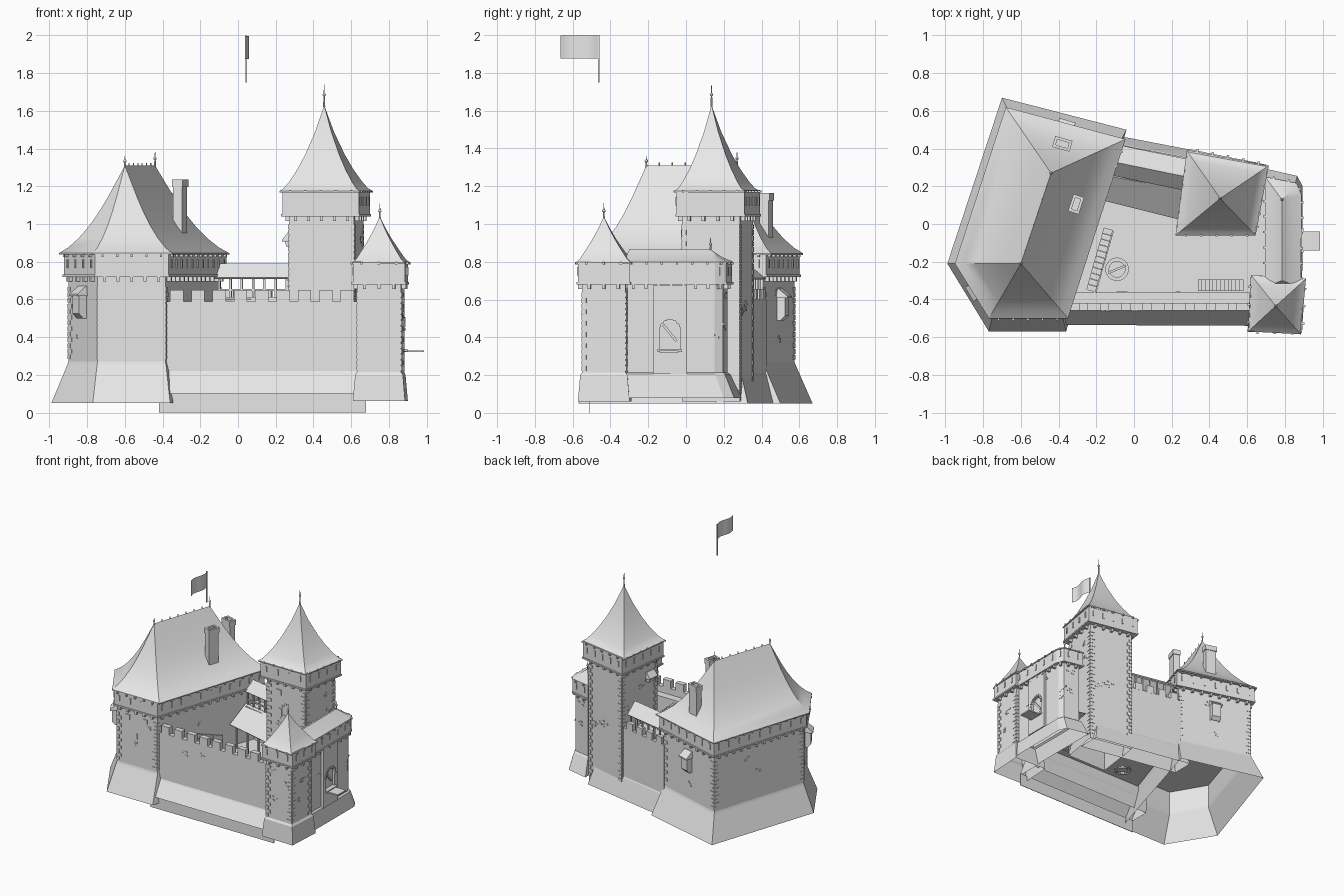
import bpy, bmesh, random
from math import sin, cos, pi, atan2, radians
from mathutils import Matrix, Vector

random.seed(4)
start = bpy.data.objects.get("Cube")
if start:
    bpy.data.objects.remove(start)

stone = bpy.data.materials.new("pale_grey_stone")
stone.use_nodes = True
stone.diffuse_color = (0.8, 0.8, 0.8, 1)
stone.node_tree.nodes["Principled BSDF"].inputs["Base Color"].default_value = (0.8, 0.8, 0.8, 1)


def finish(name, bm, smooth=False, normals=True):
    if normals:
        bmesh.ops.recalc_face_normals(bm, faces=bm.faces[:])
    me = bpy.data.meshes.new(name)
    bm.to_mesh(me)
    bm.free()
    me.materials.append(stone)
    if smooth:
        me.shade_smooth()
        me.set_sharp_from_angle(angle=radians(30))
    ob = bpy.data.objects.new(name, me)
    bpy.context.collection.objects.link(ob)
    return ob


def loft(name, rings, cap=True, smooth=False):
    """Skin a stack of (outline, height) rings, open underneath."""
    bm = bmesh.new()
    rows = [[bm.verts.new((p[0], p[1], z)) for p in poly] for poly, z in rings]
    n = len(rows[0])
    for low, high in zip(rows, rows[1:]):
        for i in range(n):
            j = (i + 1) % n
            bm.faces.new((low[i], low[j], high[j], high[i]))
    if cap:
        bm.faces.new(rows[-1])
    bmesh.ops.remove_doubles(bm, verts=bm.verts[:], dist=1e-5)
    return finish(name, bm, smooth, normals=False)


def boxes(name, items):
    """Many boxes in one part: (centre, size, turn about z)."""
    bm = bmesh.new()
    for c, s, a in items:
        m = Matrix.Translation(c) @ Matrix.Rotation(a, 4, 'Z') @ Matrix.Diagonal((*s, 1))
        bmesh.ops.create_cube(bm, size=1, matrix=m)
    return finish(name, bm)


def prism(name, pts, x0, x1):
    """Extrude a (y, z) outline along x."""
    bm = bmesh.new()
    f = bm.faces.new([bm.verts.new((x0, y, z)) for y, z in pts])
    ext = bmesh.ops.extrude_face_region(bm, geom=[f], use_keep_orig=True)
    bmesh.ops.translate(bm, vec=(x1 - x0, 0, 0),
                        verts=[v for v in ext["geom"] if isinstance(v, bmesh.types.BMVert)])
    return finish(name, bm)


def sheet(name, sides, thickness):
    """Roof skin between two polylines, given a thickness."""
    bm = bmesh.new()
    a, b = [[bm.verts.new(p) for p in side] for side in sides]
    for i in range(len(a) - 1):
        bm.faces.new((a[i], b[i], b[i + 1], a[i + 1]))
    finish(name, bm).modifiers.new("thickness", 'SOLIDIFY').thickness = thickness


def edges(poly):
    for a, b in zip(poly, poly[1:] + poly[:1]):
        a, b = Vector(a), Vector(b)
        d = (b - a).normalized()
        yield a, b, d, Vector((d.y, -d.x))


def offset(poly, dist):
    es = list(edges(poly))
    out = []
    for i, (a, b, d, n) in enumerate(es):
        m = es[i - 1][3]
        out.append(tuple(a + (m + n) * (dist / (1 + m.dot(n)))))
    return out


def along(poly, step):
    for a, b, d, n in edges(poly):
        count = max(1, round((b - a).length / step))
        for i in range(count):
            yield a.lerp(b, (i + 0.5) / count), atan2(d.y, d.x), n


def toward(poly, tops, t):
    return [tuple(Vector(p).lerp(Vector(q), t)) for p, q in zip(poly, tops)]


def hoarding(name, wall, z0, z1, out=0.022):
    """Overhanging top storey with corbels, slits and a string band."""
    big = offset(wall, out)
    loft(name + "_hoarding", [(wall, z0), (big, z0), (big, z1)])
    loft(name + "_string_band", [(big, z0), (offset(big, .006), z0), (offset(big, .006), z0 + .012), (big, z0 + .012)], False)
    boxes(name + "_corbels", [((*(p + n * .011), z0 - .012), (.016, .022, .024), a)
                              for p, a, n in along(wall, .07)])
    boxes(name + "_slits", [((*p, (z0 + z1) / 2 + .01), (.012, .01, .045), a)
                            for p, a, n in along(big, .09)])
    boxes(name + "_rafter_ends", [((*p, z1 - .008), (.012, .03, .012), a) for p, a, n in along(big, .08)])


def quoins(name, wall, z0, z1):
    items = []
    for i in range(int((z1 - z0) / .03)):
        z = z0 + .015 + i * .03
        for a, b, d, n in edges(wall):
            w, v = (.04, .022) if i % 2 else (.022, .04)
            items += [((*(a + d * w / 2 + n * .002), z), (w, .004, .024), atan2(d.y, d.x)),
                      ((*(b - d * v / 2 + n * .002), z), (v, .004, .024), atan2(d.y, d.x))]
    boxes(name + "_quoins", items)


def rubble(name, wall, z0, z1, count):
    """Scattered exposed bricks in small clusters."""
    items = []
    for a, b, d, n in edges(wall):
        for _ in range(count):
            p, z = a.lerp(b, random.uniform(.2, .8)) + n * .0015, random.uniform(z0, z1)
            items += [((*(p + d * random.uniform(-.03, .03)), z + k * .014), (.022, .003, .01),
                       atan2(d.y, d.x)) for k in range(3)]
    boxes(name + "_bricks", items)


def finial(name, x, y, z, h):
    bm = bmesh.new()
    bmesh.ops.create_cone(bm, segments=8, radius1=.006, radius2=.001, depth=h,
                          matrix=Matrix.Translation((x, y, z + h / 2)))
    bmesh.ops.create_uvsphere(bm, u_segments=10, v_segments=6, radius=.009,
                              matrix=Matrix.Translation((x, y, z + h * .55)))
    finish(name, bm, True)


def rect(x, y, w, out, a=0, inn=0.0):
    """Rectangle on a wall line: reaches out beyond it and inn behind it."""
    r = Matrix.Rotation(a, 2)
    return [tuple(r @ Vector(p) + Vector((x, y)))
            for p in ((-w / 2, -out), (w / 2, -out), (w / 2, inn), (-w / 2, inn))]


def latrine(name, x, y, z0, z1, a, w=.07, out=.045):
    """Box hung on a wall under a lean-to roof."""
    body = rect(x, y, w, out, a)
    loft(name, [(rect(x, y, w, .02, a), z0), (body, z0 + .025), (body, z1 - .04)])
    roof = rect(x, y, w + .02, out + .015, a)
    loft(name + "_roof", [(roof, z1 - .052), (roof, z1 - .042), (rect(x, y, w + .01, .006, a), z1)])


def flared_roof(name, eave, tops, curve):
    rings = [(offset(eave, -.03), curve[0][1] - .008), (eave, curve[0][1] - .008)]
    loft(name, rings + [(toward(eave, tops, t), z) for t, z in curve], False, True)


# Great hall on the left, five sided with a battered base
foot = [(-.99, -.21), (-.77, -.57), (-.36, -.57), (-.04, .50), (-.70, .67)]
hall = [(-.90, -.21), (-.745, -.475), (-.385, -.475), (-.09, .41), (-.655, .575)]
eave = [(-.95, -.21), (-.77, -.50), (-.35, -.50), (-.045, .45), (-.68, .62)]
loft("hall_walls", [(foot, .05), (offset(hall, .004), .255), (hall, .27), (hall, .73)], False)
loft("hall_floor", [(hall, .45)])
hoarding("hall", hall, .72, .84)
quoins("hall", hall, .28, .69)
rubble("hall", hall, .35, .65, 2)
front, back = (-.60, -.21), (-.44, .27)
flared_roof("hall_roof", eave, [front, front, front, back, back],
            [(0, .845), (.14, .875), (.3, .925), (.46, .99), (.6, 1.06), (.73, 1.135), (.87, 1.225), (1, 1.31)])
finial("hall_front_finial", *front, 1.3, .06)
finial("hall_back_finial", *back, 1.3, .085)
turn = atan2(.48, .16)
boxes("hall_ridge_crest", [((*Vector(front).lerp(Vector(back), i / 7), 1.312), (.006, .004, .025), turn)
                           for i in range(1, 7)])
for label, x, y, z0, z1, a in (("front", -.307, .105, .88, 1.22, turn), ("back", -.38, .425, .84, 1.15, -.27)):
    stack = rect(x, y, .085, .025, a, .025)
    rim = offset(stack, .005)
    loft(label + "_chimney", [(stack, z0), (stack, z1 - .025), (rim, z1 - .025), (rim, z1 + .015),
                              (offset(stack, -.01), z1 + .015), (offset(stack, -.01), z1 - .03)])
latrine("hall_left_latrine", -.822, -.343, .50, .67, atan2(-.265, .155))
latrine("hall_back_latrine", -.37, .492, .49, .66, atan2(.165, -.565))
boxes("hall_windows", [((x, -.476, z), (w, .01, h), 0) for x, z, w, h in
                       ((-.65, .65, .045, .04), (-.49, .65, .03, .035), (-.57, .51, .015, .04))])

# Tall tower
tower = [(.27, -.02), (.615, -.02), (.665, .285), (.32, .355)]
loft("tall_tower_walls", [(tower, .06), (tower, 1.05)], False)
hoarding("tall_tower", tower, 1.04, 1.18, .03)
quoins("tall_tower", tower, .1, 1.02)
rubble("tall_tower", tower, .5, .95, 4)
flared_roof("tall_tower_roof", [(.22, -.06), (.645, -.06), (.715, .31), (.28, .39)], [(.457, .135)] * 4,
            [(0, 1.175), (.1, 1.19), (.22, 1.225), (.4, 1.29), (.58, 1.37), (.8, 1.49), (1, 1.63)])
finial("tall_tower_finial", .457, .135, 1.62, .12)
latrine("tall_tower_hood", .28, .06, .88, .96, atan2(-.375, -.05), .07, .025)
boxes("tall_tower_windows", [((.38, -.021, .95), (.045, .01, .04), 0), ((.395, -.021, .79), (.025, .012, .06), 0)])

# Small corner tower
corner = [(.632, -.545), (.865, -.55), (.878, -.32), (.645, -.31)]
loft("corner_tower_walls", [(offset(corner, .022), .06), (offset(corner, .01), .2), (corner, .215), (corner, .69)], False)
hoarding("corner_tower", corner, .68, .8)
quoins("corner_tower", corner, .22, .66)
rubble("corner_tower", corner, .3, .62, 3)
flared_roof("corner_tower_roof", [(.605, -.57), (.885, -.585), (.912, -.29), (.62, -.27)], [(.752, -.435)] * 4,
            [(0, .795), (.15, .815), (.35, .86), (.6, .92), (.8, .975), (1, 1.04)])
finial("corner_tower_finial", .752, -.435, 1.02, .09)

# Gatehouse range on the right with rounded battered corner and drawbridge
gate = [(.72, -.31), (.86, -.31), (.864, .15), (.845, .195), (.72, .22)]
gate_foot = [(.69, -.31), (.892, -.31), (.895, .20), (.865, .255), (.69, .295)]
loft("gatehouse_walls", [(gate_foot, .08), (offset(gate, .012), .205), (gate, .215), (gate, .69)], False)
hoarding("gatehouse", gate, .68, .8, .02)
rubble("gatehouse", gate, .35, .65, 2)
south, north = (.785, -.3), (.785, .13)
flared_roof("gatehouse_roof", offset(gate, .025), [south, south, north, north, north],
            [(0, .8), (.5, .825), (1, .865)])
finial("gatehouse_finial", *north, .85, .08)
arch = [(-.085 - .055 * cos(pi * i / 12), .44 + .055 * sin(pi * i / 12)) for i in range(13)]
prism("gate_surround", [(-.175, .335), (-.14, .335)] + arch + [(-.03, .335), (.005, .335), (.005, .675), (-.175, .675)], .85, .882)
boxes("gate_fittings", [((.865, -.085, .27), (.034, .18, .13), 0), ((.885, -.085, .33), (.03, .13, .015), 0),
                        ((.93, -.09, .325), (.115, .1, .01), 0)])
boxes("gate_arch_stones", [((.882, -.085 - .06 * cos(pi * i / 8), .44 + .06 * sin(pi * i / 8)), (.012, .016, .016), 0)
                           for i in range(9)])
prism("gate_lift_beam", [(-.125, .46), (-.115, .47), (-.045, .385), (-.055, .375)], .862, .872)

# Front curtain wall with parapet and merlons
run = [(-.42, -.46), (.66, -.46), (.66, -.36), (-.42, -.36)]
skirt = [(-.42, -.535), (.66, -.54), (.66, -.36), (-.42, -.36)]
loft("front_wall", [(skirt, .1), (offset(run, .005), .21), (run, .22), (run, .54)])
boxes("front_parapet", [((.12, -.44, .565), (1.04, .04, .05), 0)])
boxes("front_merlons", [((-.325 + i * .113, -.44, .62), (.07, .04, .06), 0) for i in range(9)])
rubble("front_wall", run, .45, .52, 2)
boxes("front_plinth", [((.13, -.512, .05), (1.1, .004, .1), 0)])

# Back curtain wall with a roofed wall walk and a lower lean-to
rear = [(-.10, .345), (.60, .21), (.60, .29), (-.10, .425)]
loft("back_wall", [(offset(rear, .045), .05), (offset(rear, .005), .2), (rear, .21), (rear, .6)])
slope = atan2(-.16, .84)
boxes("back_merlons", [((-.05 + i * .1, .397 - i * .019, .625), (.06, .035, .06), slope) for i in range(4)])
sheet("wall_walk_roof", [[(-.13, .26, .715), (-.11, .33, .79), (-.11, .425, .715)],
                         [(.28, .175, .715), (.28, .25, .79), (.28, .345, .715)]], .01)
sheet("lean_to_roof", [[(-.16, .13, .48), (-.12, .28, .605)], [(.28, .02, .48), (.28, .19, .605)]], .01)
boxes("wall_walk_posts", [((-.1 + i * .06, .27 - i * .013, .655), (.012, .012, .13), slope) for i in range(7)]
      + [((-.1 + i * .06, .40 - i * .012, .66), (.012, .012, .13), slope) for i in range(7)])
boxes("lean_to_posts", [((-.12 + i * .12, .15 - i * .03, .385), (.015, .015, .19), slope) for i in range(4)])
boxes("wall_walk_floor", [((.08, .28, .595), (.36, .13, .012), slope), ((.08, .232, .65), (.36, .01, .01), slope)])

# Courtyard floor, well and stairs
loft("courtyard_floor", [([(-.36, -.42), (.78, -.42), (.78, .2), (-.1, .36)], .30)])
ring = [[(-.09 + r * cos(pi * i / 12), -.24 + r * sin(pi * i / 12)) for i in range(24)] for r in (.062, .042)]
loft("well", [(ring[0], .29), (ring[0], .36), (ring[1], .36), (ring[1], .29)], False, True)
boxes("well_beam", [((-.09, -.24, .37), (.1, .012, .012), .4)])
boxes("hall_stairs", [((-.225 + i * .0085, -.34 + i * .03, .53 - i * .011), (.05, .03, .02), -.27) for i in range(11)]
      + [((-.2 + i * .0085, -.35 + i * .03, .57 - i * .011), (.008, .03, .04), -.27) for i in range(11)])
boxes("front_wall_stairs", [((.35 + i * .02, -.325, .3 + (12 - i) * .009), (.02, .06, (12 - i) * .018 + .01), 0) for i in range(12)])

# Banner on its pole
boxes("banner_pole", [((.045, -.462, 1.875), (.008, .008, .25), 0)])
bm = bmesh.new()
cols = [[bm.verts.new((.047 + .011 * sin(i * pi / 6), -.465 - i * .0167, z)) for z in (1.875, 1.998)] for i in range(13)]
for a, b in zip(cols, cols[1:]):
    bm.faces.new((a[0], b[0], b[1], a[1]))
finish("banner", bm, True)
